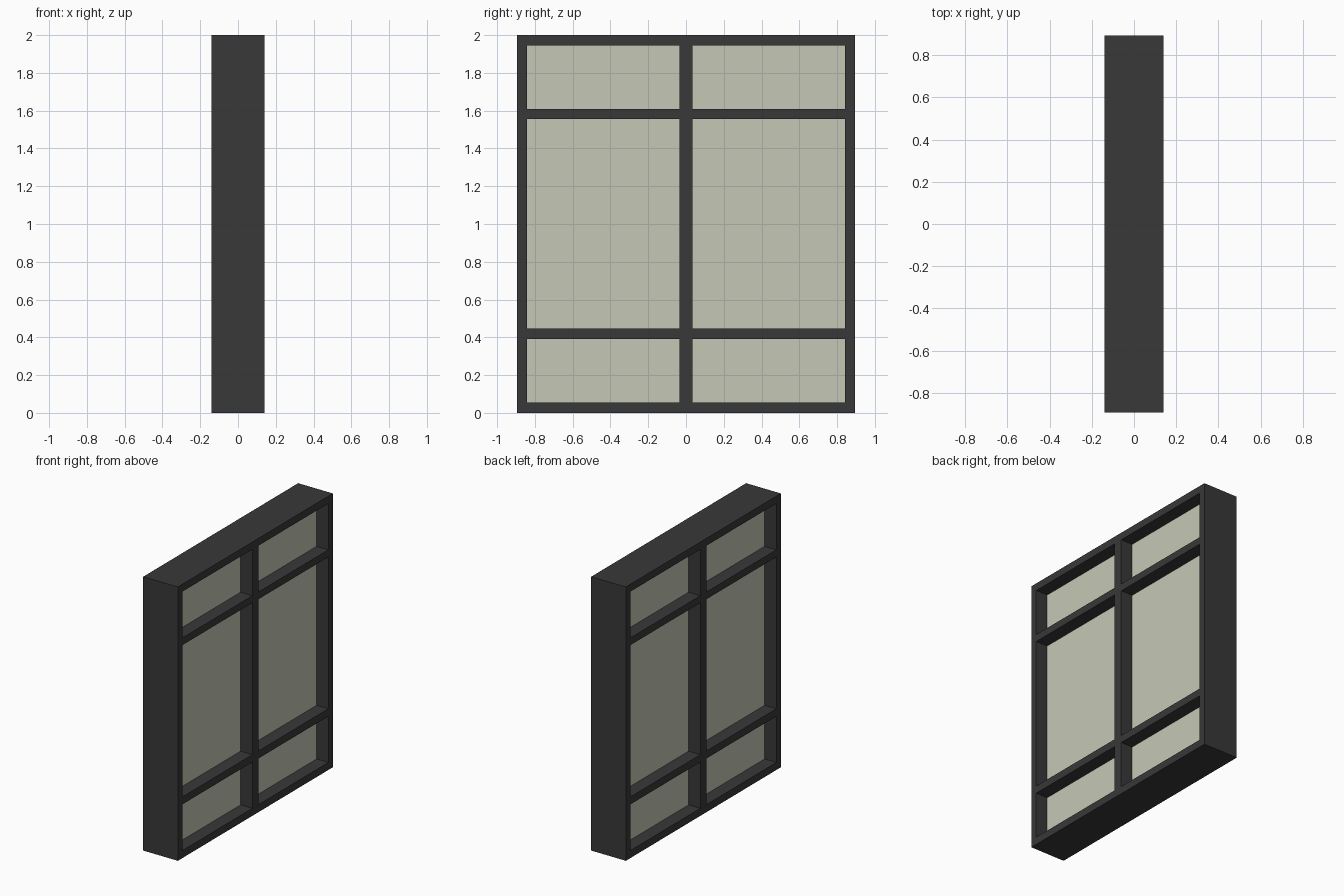
import bpy, bmesh
from mathutils import Matrix, Vector

if "Cube" in bpy.data.objects:
    bpy.data.objects.remove(bpy.data.objects["Cube"])

DEPTH = 0.28          # frame thickness along x
GLASS = 0.09          # pane thickness along x
Y_OUT, Y_IN, Y_MID = 0.894, 0.843, 0.035
H = 2.0
# clear openings between the horizontal bars
ROWS = [(0.055, 0.392), (0.447, 1.555), (1.608, 1.946)]


def material(name, color):
    m = bpy.data.materials.new(name)
    m.diffuse_color = color
    m.use_nodes = True
    m.node_tree.nodes["Principled BSDF"].inputs["Base Color"].default_value = m.diffuse_color
    return m


dark = material("dark_frame", (0.04, 0.04, 0.04, 1))
pale = material("pale_glass", (0.56, 0.58, 0.46, 1))


def box(name, depth, y0, y1, z0, z1, mat):
    bm = bmesh.new()
    bmesh.ops.create_cube(bm, size=1)
    bm.transform(Matrix.Translation(Vector((0, (y0 + y1) / 2, (z0 + z1) / 2)))
                 @ Matrix.Diagonal((depth, y1 - y0, z1 - z0, 1)))
    me = bpy.data.meshes.new(name)
    bm.to_mesh(me)
    bm.free()
    me.materials.append(mat)
    ob = bpy.data.objects.new(name, me)
    bpy.context.collection.objects.link(ob)
    return ob


# outer frame
box("left_stile", DEPTH, -Y_OUT, -Y_IN, 0, H, dark)
box("right_stile", DEPTH, Y_IN, Y_OUT, 0, H, dark)
box("bottom_rail", DEPTH, -Y_IN, Y_IN, 0, ROWS[0][0], dark)
box("top_rail", DEPTH, -Y_IN, Y_IN, ROWS[2][1], H, dark)

# centre post
box("centre_mullion", DEPTH, -Y_MID, Y_MID, ROWS[0][0], ROWS[2][1], dark)

# crossbars and recessed panes on each side of the post
for side, y0, y1 in (("left", -Y_IN, -Y_MID), ("right", Y_MID, Y_IN)):
    for label, lower, upper in (("lower", ROWS[0], ROWS[1]), ("upper", ROWS[1], ROWS[2])):
        box(f"{side}_{label}_crossbar", DEPTH, y0, y1, lower[1], upper[0], dark)
    for label, (z0, z1) in zip(("bottom", "middle", "top"), ROWS):
        box(f"{side}_{label}_pane", GLASS, y0, y1, z0, z1, pale)
